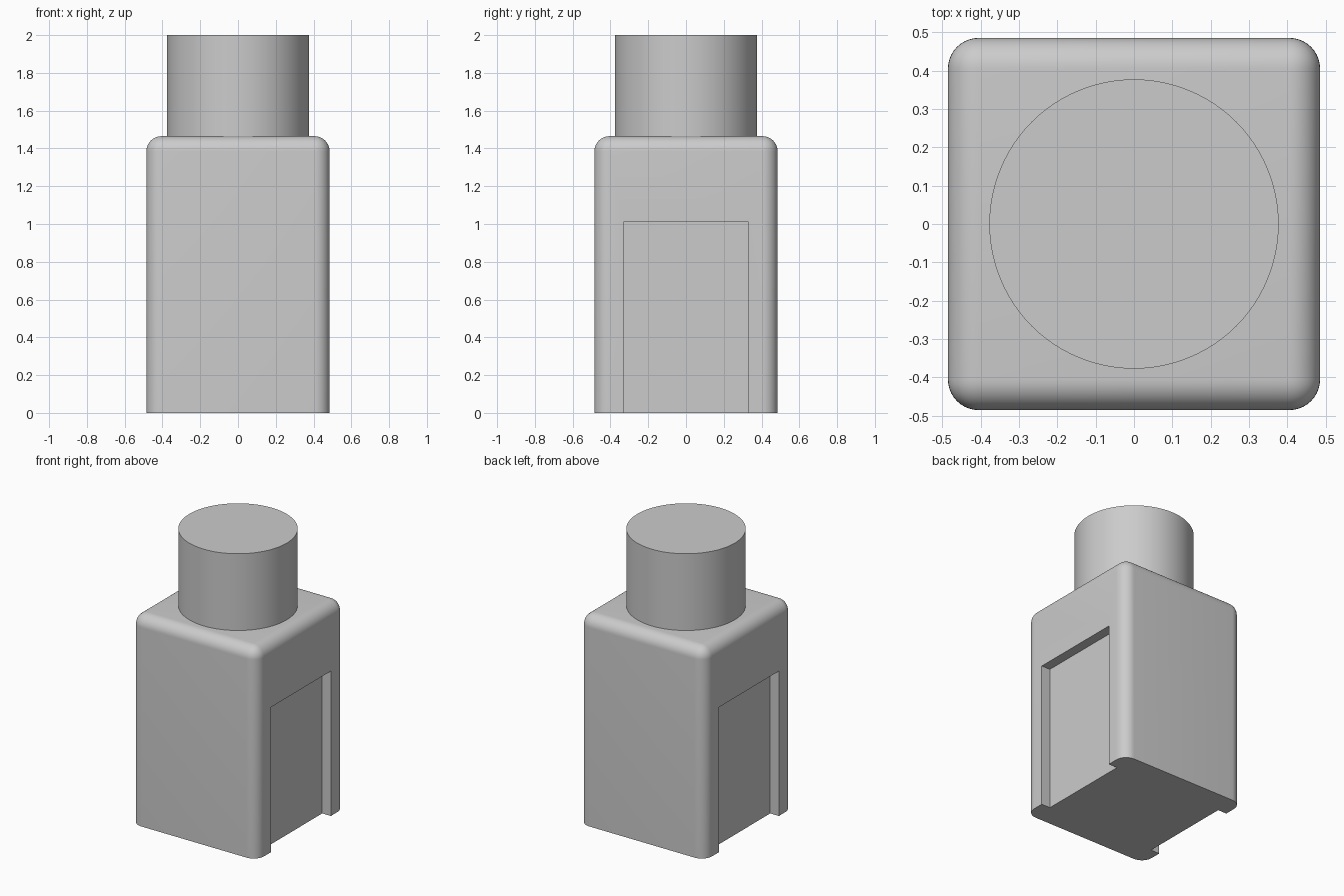
import bpy
import bmesh
from math import radians
from mathutils import Matrix, Vector

HALF = 0.485        # half width of the body
BODY_TOP = 1.465
ROUND = 0.08        # radius of the rounded body edges
SLOT_HALF = 0.33
SLOT_TOP = 1.01
SLOT_DEPTH = 0.067
NECK_RADIUS = 0.377
TOTAL = 2.0

default = bpy.data.objects.get("Cube")
if default:
    bpy.data.objects.remove(default, do_unlink=True)

grey = bpy.data.materials.new("plain grey")
grey.use_nodes = True
colour = (0.6, 0.6, 0.6, 1)
grey.diffuse_color = colour
grey.node_tree.nodes["Principled BSDF"].inputs["Base Color"].default_value = colour


def make_object(name, bm):
    mesh = bpy.data.meshes.new(name)
    bm.to_mesh(mesh)
    bm.free()
    mesh.materials.append(grey)
    obj = bpy.data.objects.new(name, mesh)
    bpy.context.collection.objects.link(obj)
    return obj


def box(low, high):
    bm = bmesh.new()
    low, high = Vector(low), Vector(high)
    size = Matrix.Diagonal((*(high - low), 1))
    bmesh.ops.create_cube(bm, size=1, matrix=Matrix.Translation((low + high) / 2) @ size)
    return bm


def activate(obj):
    bpy.ops.object.select_all(action="DESELECT")
    obj.select_set(True)
    bpy.context.view_layer.objects.active = obj


# Body: upright block, rounded everywhere except around its flat base
bm = box((-HALF, -HALF, 0), (HALF, HALF, BODY_TOP))
edges = [e for e in bm.edges if max(v.co.z for v in e.verts) > 0.1]
bmesh.ops.bevel(bm, geom=edges, offset=ROUND, segments=10, profile=0.5, affect="EDGES")
body = make_object("body", bm)

# Shallow slots in both sides, open at the bottom
for side, label in ((1, "left"), (-1, "right")):
    inner, outer = side * (HALF - SLOT_DEPTH), side * (HALF + 0.1)
    cutter = make_object(label + "_slot_cutter", box(
        (min(inner, outer), -SLOT_HALF, -0.1), (max(inner, outer), SLOT_HALF, SLOT_TOP)))
    cutter.hide_render = True
    cut = body.modifiers.new(label + " slot", "BOOLEAN")
    cut.operation = "DIFFERENCE"
    cut.solver = "EXACT"
    cut.object = cutter
    activate(body)
    bpy.ops.object.modifier_apply(modifier=cut.name)
    bpy.data.objects.remove(cutter, do_unlink=True)

# Neck: round plug on top of the body
bm = bmesh.new()
height = TOTAL - BODY_TOP
bmesh.ops.create_cone(bm, cap_ends=True, segments=96, radius1=NECK_RADIUS,
                      radius2=NECK_RADIUS, depth=height,
                      matrix=Matrix.Translation((0, 0, BODY_TOP + height / 2)))
neck = make_object("neck", bm)

for obj in (body, neck):
    activate(obj)
    bpy.ops.object.shade_smooth_by_angle(angle=radians(30))
